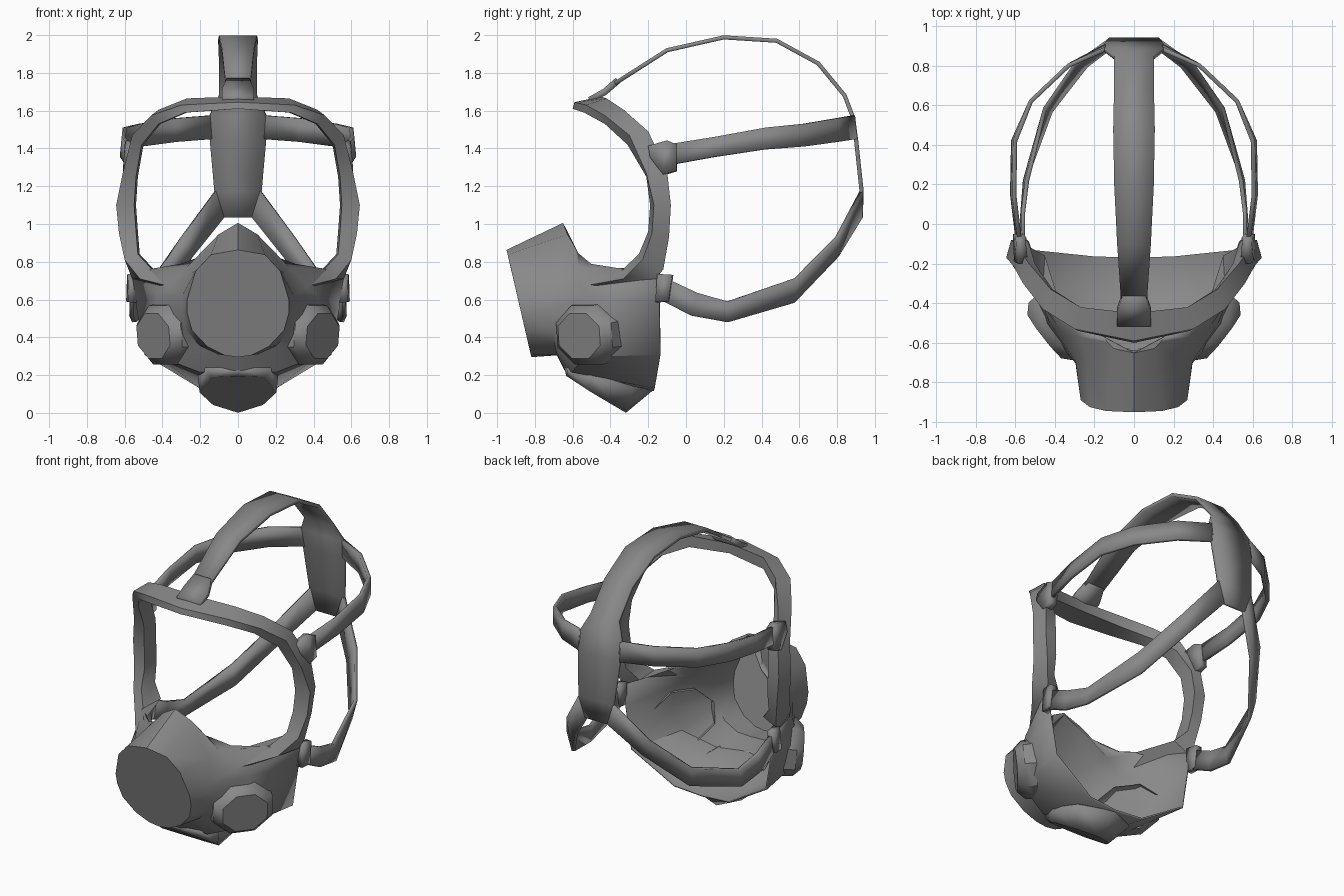
import bpy, bmesh, math
from mathutils import Vector

grey = bpy.data.materials.new("rubber_grey")
grey.diffuse_color = (0.25, 0.25, 0.25, 1)


def finish(name, bm, thick=0.0, angle=40):
    """Weld, orient, smooth and link a mesh."""
    bmesh.ops.remove_doubles(bm, verts=bm.verts, dist=1e-4)
    bmesh.ops.recalc_face_normals(bm, faces=bm.faces)
    me = bpy.data.meshes.new(name)
    bm.to_mesh(me)
    bm.free()
    me.materials.append(grey)
    for p in me.polygons:
        p.use_smooth = True
    me.set_sharp_from_angle(angle=math.radians(angle))
    ob = bpy.data.objects.new(name, me)
    bpy.context.collection.objects.link(ob)
    if thick:
        s = ob.modifiers.new("thickness", 'SOLIDIFY')
        s.thickness = thick
        s.offset = 0
    return ob


def face(bm, vs):
    """Add a face, dropping corners that coincide."""
    out = []
    for v in vs:
        if all((v.co - o.co).length > 1e-4 for o in out):
            out.append(v)
    if len(out) > 2:
        bm.faces.new(out)


def loft(name, rows, closed=False, cap=None, thick=0.0, mirror=True, angle=40):
    """Skin rows of points; closed joins each row's ends, cap fills one column or the end rows."""
    bm = bmesh.new()
    for s in ((1, -1) if mirror else (1,)):
        grid = [[bm.verts.new((s * x, y, z)) for x, y, z in r] for r in rows]
        n = len(rows[0])
        for a, b in zip(grid, grid[1:]):
            for j in range(n if closed else n - 1):
                k = (j + 1) % n
                face(bm, (a[j], a[k], b[k], b[j]))
        if cap == "column":
            face(bm, [r[0] for r in grid])
        elif cap == "last":
            face(bm, grid[-1])
        elif cap == "ends":
            face(bm, grid[0])
            face(bm, grid[-1])
    return finish(name, bm, thick, angle)


# Face piece: each row runs snout front, snout root, cheek, open edge
def front(x, z):
    return (x, -0.945 + (0.86 - z) * 0.232, z)


face_rows = [
    [front(0, .86), (0, -.65, 1.0), (0, -.65, 1.0), (0, -.65, 1.0)],
    [front(.14, .835), (.10, -.63, .94), (.13, -.60, .89), (.15, -.57, .84)],
    [front(.22, .75), (.24, -.66, .74), (.27, -.57, .765), (.30, -.50, .785)],
    [front(.265, .6), (.29, -.69, .62), (.36, -.56, .66), (.46, -.33, .76)],
    [front(.265, .53), (.29, -.70, .54), (.42, -.50, .62), (.56, -.14, .73)],
    [front(.24, .44), (.27, -.70, .44), (.46, -.50, .46), (.535, -.14, .58)],
    [front(.16, .355), (.20, -.69, .36), (.41, -.54, .30), (.49, -.135, .31)],
    [front(.07, .31), (.10, -.68, .315), (.20, -.60, .22), (.20, -.165, .135)],
    [front(0, .30), (0, -.68, .31), (0, -.64, .23), (0, -.17, .12)],
]
loft("face_piece", face_rows, cap="column", thick=0.012)

# Window rim: front inner lip, outer ridge, back edge
rim = [
    ((0, -.60, 1.61), (0, -.59, 1.645), (0, -.45, 1.675)),
    ((.28, -.54, 1.59), (.30, -.53, 1.63), (.27, -.42, 1.665)),
    ((.42, -.43, 1.53), (.46, -.43, 1.575), (.42, -.33, 1.605)),
    ((.51, -.31, 1.42), (.56, -.30, 1.47), (.53, -.20, 1.49)),
    ((.54, -.21, 1.25), (.61, -.21, 1.27), (.60, -.10, 1.28)),
    ((.55, -.19, 1.10), (.645, -.17, 1.10), (.62, -.08, 1.10)),
    ((.54, -.20, .96), (.63, -.18, .95), (.60, -.09, .93)),
    ((.53, -.25, .84), (.60, -.23, .81), (.57, -.12, .76)),
    ((.46, -.33, .765), (.52, -.33, .71), (.56, -.16, .71)),
    ((.36, -.44, .77), (.36, -.55, .67), (.40, -.48, .67)),
]
loft("window_rim", [[f, p, k, (max(f[0] - .01, 0), k[1], f[2])] for f, p, k in rim],
     closed=True)

# Cheek filters: tapered octagons
axis = Vector((.78, -.61, -.1)).normalized()
side = Vector((.61, .78, 0)).normalized()
up = axis.cross(side)
filter_rows = []
for offset, rh, rv in ((-.04, .205, .175), (.03, .20, .17), (.075, .15, .13)):
    c = Vector((.39, -.52, .415)) + axis * offset
    filter_rows.append([c + side * rh * math.cos(a) + up * rv * math.sin(a)
                        for a in (math.radians(22.5 + 45 * i) for i in range(8))])
loft("cheek_filters", filter_rows, closed=True, cap="last")

# Chin valve: faceted cup under the chin
valve_half = [
    [(0, -.64, .24), (0, -.63, .195)],
    [(.17, -.63, .24), (.14, -.62, .19)],
    [(.21, -.50, .21), (.20, -.50, .11)],
    [(.20, -.28, .14), (.13, -.39, .045)],
    [(0, -.18, .12), (0, -.32, .004)],
]
loft("chin_valve", valve_half, cap=None, thick=0.008)
loft("chin_valve_face", [[(0, p[1][1], p[1][2]), p[1]] for p in valve_half])

# Head strap over the crown, widening into the back plate: y, z, half width
crown = [(-.39, 1.735, .065), (-.10, 1.92, .085), (.20, 1.988, .10),
         (.48, 1.97, .105), (.70, 1.85, .10), (.84, 1.68, .10),
         (.88, 1.575, .15), (.90, 1.45, .15), (.93, 1.17, .125), (.925, 1.035, .08)]
loft("crown_strap_and_back_plate", [[(-w, y, z), (w, y, z)] for y, z, w in crown],
     thick=0.022, mirror=False)
loft("crown_buckle", [[(-w, y, z), (w, y, z)] for y, z, w in
                      ((-.51, 1.655, .085), (-.43, 1.70, .085), (-.36, 1.76, .06))],
     thick=0.035, mirror=False)

# Temple straps: upper edge, lower edge
loft("temple_straps", [
    [(.14, .885, 1.575), (.14, .90, 1.45)],
    [(.33, .80, 1.56), (.33, .80, 1.435)],
    [(.52, .62, 1.53), (.52, .62, 1.41)],
    [(.60, .42, 1.51), (.61, .42, 1.395)],
    [(.605, .15, 1.46), (.615, .15, 1.355)],
    [(.575, -.10, 1.42), (.585, -.10, 1.31)],
], thick=0.022)
loft("temple_buckles", [
    [(.575, -.05, 1.42), (.585, -.05, 1.28)],
    [(.57, -.10, 1.44), (.585, -.12, 1.26)],
    [(.56, -.20, 1.41), (.58, -.19, 1.35)],
], thick=0.05)

# Jaw straps: upper edge, lower edge
loft("jaw_straps", [
    [(.12, .93, 1.175), (.075, .925, 1.035)],
    [(.30, .80, .93), (.24, .80, .83)],
    [(.45, .58, .71), (.42, .57, .585)],
    [(.54, .22, .59), (.55, .22, .48)],
    [(.56, .06, .635), (.565, .03, .515)],
    [(.56, -.11, .715), (.56, -.13, .595)],
], thick=0.022)
loft("jaw_buckles", [
    [(.565, -.07, .73), (.57, -.09, .59)],
    [(.555, -.15, .735), (.56, -.16, .585)],
], thick=0.045)
